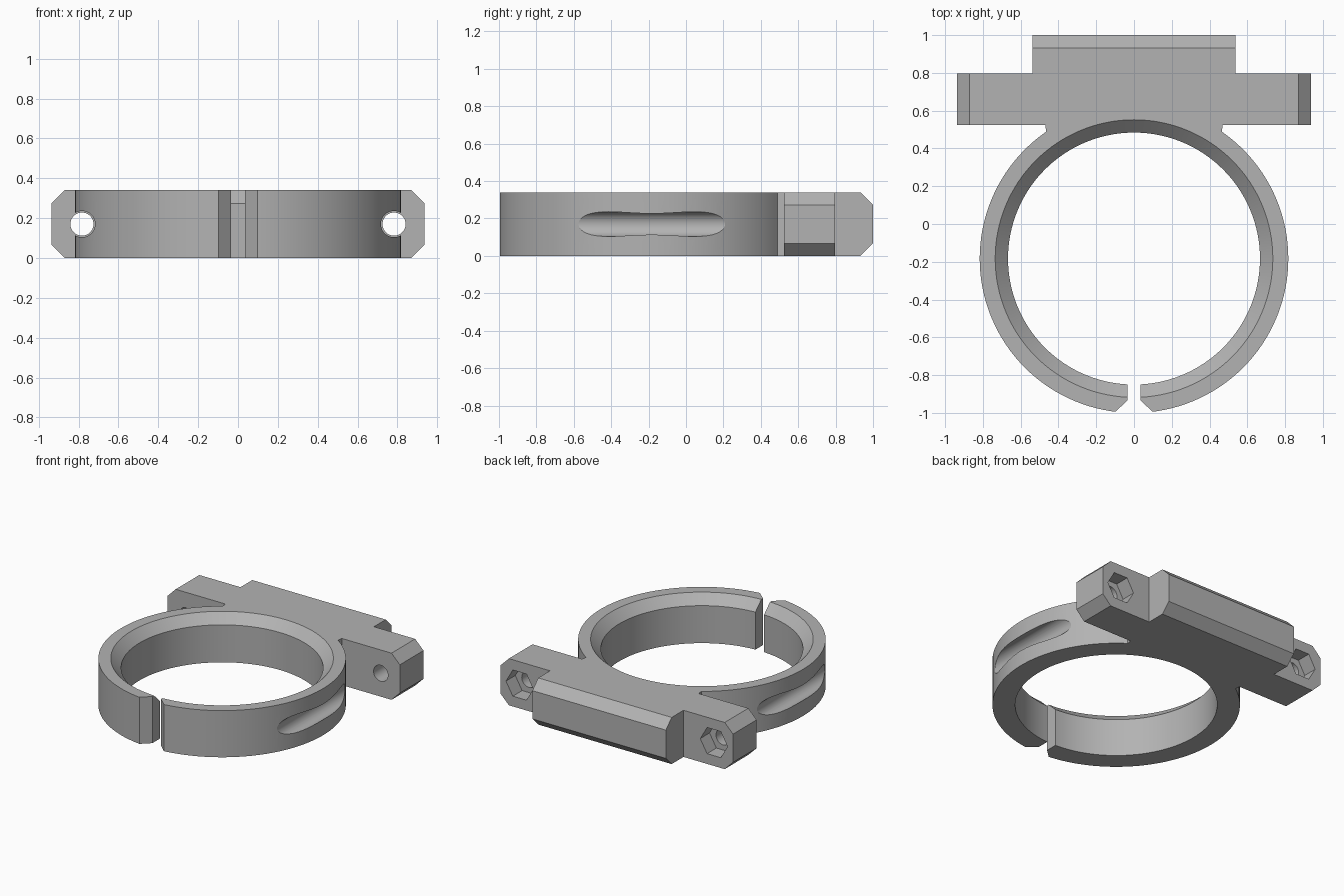
import bpy, bmesh, math

if "Cube" in bpy.data.objects:
    bpy.data.objects.remove(bpy.data.objects["Cube"])

H = 0.34            # clamp height
CY = -0.183         # ring centre in y
R_OUT, R_IN, R_LIP = 0.817, 0.667, 0.735
CH = 0.067          # chamfer size
SEG = 128

grey = bpy.data.materials.new("grey plastic")
grey.diffuse_color = (0.45, 0.45, 0.45, 1)
grey.use_nodes = True
grey.node_tree.nodes["Principled BSDF"].inputs["Base Color"].default_value = grey.diffuse_color


def make(name, bm):
    bmesh.ops.recalc_face_normals(bm, faces=bm.faces)
    me = bpy.data.meshes.new(name)
    bm.to_mesh(me)
    bm.free()
    me.materials.append(grey)
    ob = bpy.data.objects.new(name, me)
    bpy.context.collection.objects.link(ob)
    return ob


def prism(name, pts, axis, lo, hi):
    """Extrude a 2D outline along x, y or z."""
    place = {'x': lambda a, b, t: (t, a, b),
             'y': lambda a, b, t: (a, t, b),
             'z': lambda a, b, t: (a, b, t)}[axis]
    bm = bmesh.new()
    bottom = [bm.verts.new(place(a, b, lo)) for a, b in pts]
    top = [bm.verts.new(place(a, b, hi)) for a, b in pts]
    bm.faces.new(bottom)
    bm.faces.new(top)
    n = len(pts)
    for i in range(n):
        j = (i + 1) % n
        bm.faces.new((bottom[i], bottom[j], top[j], top[i]))
    return make(name, bm)


def circle(cx, cy, r, n):
    return [(cx + r * math.cos(2 * math.pi * i / n),
             cy + r * math.sin(2 * math.pi * i / n)) for i in range(n)]


def bore_shape(name, profile):
    """Stack of circles about the ring axis."""
    bm = bmesh.new()
    rings = [[bm.verts.new((x, y, z)) for x, y in circle(0, CY, r, SEG)]
             for r, z in profile]
    bm.faces.new(rings[0])
    bm.faces.new(rings[-1])
    for a, b in zip(rings, rings[1:]):
        for i in range(SEG):
            j = (i + 1) % SEG
            bm.faces.new((a[i], a[j], b[j], b[i]))
    return make(name, bm)


def combine(target, tool, operation):
    mod = target.modifiers.new(operation.lower(), 'BOOLEAN')
    mod.operation, mod.solver, mod.object = operation, 'EXACT', tool
    bpy.context.view_layer.objects.active = target
    bpy.ops.object.modifier_apply(modifier=mod.name)
    bpy.data.objects.remove(tool)


clamp = prism("ring_clamp", circle(0, CY, R_OUT, SEG), 'z', 0, H)

# Neck, wide mounting bar with chamfered ends, and back block with chamfered edge
neck = [(-0.46, 0.2), (0.46, 0.2), (0.465, 0.485), (0.478, 0.6),
        (-0.478, 0.6), (-0.465, 0.485)]
combine(clamp, prism("neck", neck, 'z', 0, H), 'UNION')
W = 0.937
bar = [(-W + CH, 0), (W - CH, 0), (W, CH), (W, H - CH),
       (W - CH, H), (-W + CH, H), (-W, H - CH), (-W, CH)]
combine(clamp, prism("mounting_bar", bar, 'y', 0.525, 0.797), 'UNION')
block = [(0.6, 0), (1 - CH, 0), (1, CH), (1, H - CH), (1 - CH, H), (0.6, H)]
combine(clamp, prism("back_block", block, 'x', -0.538, 0.538), 'UNION')

# Bore with a flared top lip
bore = [(R_IN, -0.1), (R_IN, H - CH), (R_LIP, H), (R_LIP, H + 0.1)]
combine(clamp, bore_shape("bore", bore), 'DIFFERENCE')

# Split at the front with bevelled mouth
gap = [(-0.035, -0.6), (-0.035, -0.935), (-0.127, -1.02),
       (0.127, -1.02), (0.035, -0.935), (0.035, -0.6)]
combine(clamp, prism("split", gap, 'z', -0.1, H + 0.1), 'DIFFERENCE')

# Screw clearance grooves in the ring, screw holes and hexagonal nut pockets
for s in (-1, 1):
    x, z = s * 0.783, H / 2
    for name, r, n, lo, hi in (("groove", 0.066, 48, -1.1, 0.45),
                               ("screw_hole", 0.058, 48, 0.47, 0.9),
                               ("nut_pocket", 0.11, 6, 0.69, 0.9)):
        combine(clamp, prism(name, circle(x, z, r, n), 'y', lo, hi), 'DIFFERENCE')

bpy.ops.object.select_all(action='DESELECT')
clamp.select_set(True)
bpy.context.view_layer.objects.active = clamp
bpy.ops.object.shade_smooth_by_angle(angle=math.radians(25))
